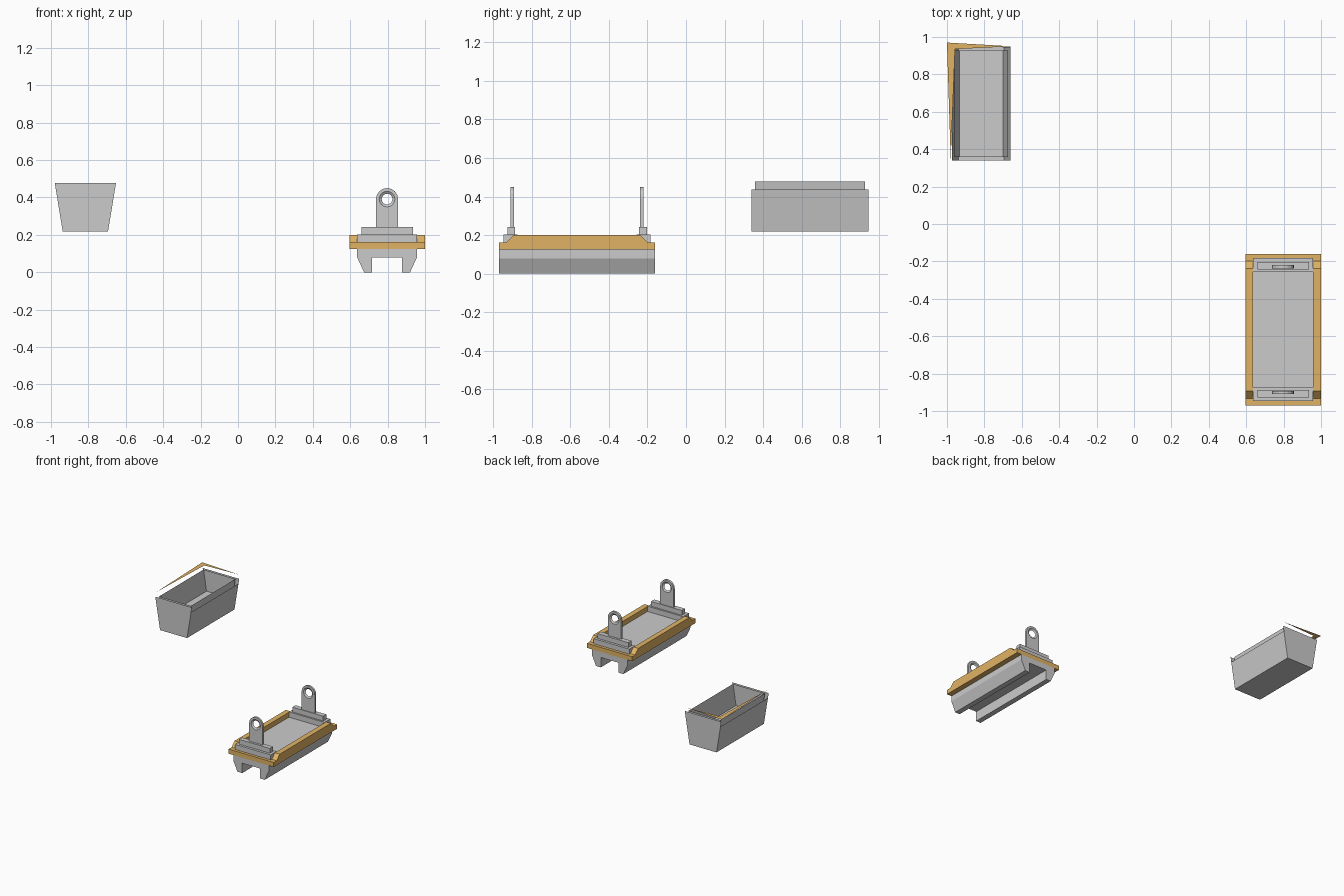
import bpy, bmesh, math

if "Cube" in bpy.data.objects:
    bpy.data.objects.remove(bpy.data.objects["Cube"])

CX = 0.797          # centre line of the carrier
Y0, Y1 = -0.97, -0.16
YM = (Y0 + Y1) / 2

orange = bpy.data.materials.new("orange_trim")
orange.diffuse_color = (0.75, 0.45, 0.13, 1)
orange.use_nodes = True
orange.node_tree.nodes["Principled BSDF"].inputs["Base Color"].default_value = orange.diffuse_color


def mesh_obj(name, verts, faces, mat=None, closed=True):
    me = bpy.data.meshes.new(name)
    bm = bmesh.new()
    vs = [bm.verts.new(v) for v in verts]
    for f in faces:
        bm.faces.new([vs[i] for i in f])
    if closed:
        bmesh.ops.recalc_face_normals(bm, faces=bm.faces)
    bm.to_mesh(me)
    bm.free()
    ob = bpy.data.objects.new(name, me)
    bpy.context.collection.objects.link(ob)
    if mat:
        me.materials.append(mat)
    return ob


def prism(name, pts, a, b, axis, mat=None):
    """Extrude a 2D profile (p, z) from a to b along x or y."""
    place = (lambda p, t: (t, p[0], p[1])) if axis == 'x' else (lambda p, t: (p[0], t, p[1]))
    n = len(pts)
    verts = [place(p, t) for t in (a, b) for p in pts]
    faces = [list(range(n)), list(range(n, 2 * n))]
    faces += [[i, (i + 1) % n, n + (i + 1) % n, n + i] for i in range(n)]
    return mesh_obj(name, verts, faces, mat)


def box(name, x, y, z, mat=None):
    return prism(name, [(x[0], z[0]), (x[1], z[0]), (x[1], z[1]), (x[0], z[1])], y[0], y[1], 'y', mat)


# Carrier body: channel with tapered legs
half = [(0.08, 0.08), (0.08, 0), (0.123, 0), (0.16, 0.08), (0.16, 0.125)]
prof = [(CX + x, z) for x, z in half] + [(CX - x, z) for x, z in reversed(half)]
prism("carrier_body", prof, Y0, Y1, 'y')
box("deck_plate", (CX - 0.16, CX + 0.16), (Y0 + 0.025, Y1 - 0.025), (0.125, 0.16))

# Orange side rails with stepped ends
rail = [(Y0, 0.125), (Y1, 0.125), (Y1, 0.162), (Y1 - 0.037, 0.162), (Y1 - 0.077, 0.2),
        (Y0 + 0.077, 0.2), (Y0 + 0.037, 0.162), (Y0, 0.162)]
for side, xa, xb in (("left", 0.595, CX - 0.16), ("right", CX + 0.16, 1.0)):
    prism(side + "_rail", rail, xa, xb, 'x', orange)


# Hanger post with rounded top and chamfered hole
def post(name, ya, yb):
    R, h, zc = 0.059, 0.15, 0.391
    out = [(R * math.cos(math.pi * i / 8), R * math.sin(math.pi * i / 8)) for i in range(9)]
    out += [(-R, -0.05), (-R, -0.1), (-R, -h), (0, -h), (R, -h), (R, -0.1), (R, -0.05)]
    n = 16

    def circ(r):
        return [(r * math.cos(math.tau * i / n), r * math.sin(math.tau * i / n)) for i in range(n)]
    ym = (ya + yb) / 2
    rings = [(out, ya), (circ(0.042), ya), (circ(0.029), ym), (circ(0.042), yb), (out, yb)]
    verts = [(CX + p[0], y, zc + p[1]) for ring, y in rings for p in ring]
    faces = []
    for k in range(5):
        a, b = k * n, ((k + 1) % 5) * n
        faces += [[a + i, a + (i + 1) % n, b + (i + 1) % n, b + i] for i in range(n)]
    mesh_obj(name, verts, faces)


# Both ends: trim bar, block, bracket and post
for end, s in (("front", -1), ("back", 1)):
    def span(a, b):
        return sorted((YM + s * a, YM + s * b))
    box(end + "_bar", (CX - 0.16, CX + 0.16), span(0.38, 0.405), (0.125, 0.162), orange)
    box(end + "_block", (CX - 0.16, CX + 0.16), span(0.308, 0.382), (0.16, 0.203))
    box(end + "_bracket", (CX - 0.138, CX + 0.138), span(0.322, 0.362), (0.203, 0.242))
    post(end + "_post", *span(0.327, 0.345))

# Bucket: tapered thin-walled tub, lower outer sides, taller inner walls
BX, BY = -0.816, 0.643
TOP, LOW, BOT, FLOOR = 0.478, 0.436, 0.218, 0.31


def rect(w, d, z):
    return [(BX - w, BY - d, z), (BX + w, BY - d, z), (BX + w, BY + d, z), (BX - w, BY + d, z)]


verts = (rect(0.121, 0.304, BOT) + rect(0.157, 0.304, LOW) + rect(0.164, 0.304, TOP)
         + rect(0.116, 0.285, FLOOR) + rect(0.143, 0.285, TOP))
faces = [[3, 2, 1, 0],
         [0, 1, 5, 9, 8, 4], [2, 3, 7, 11, 10, 6],        # end plates
         [1, 2, 6, 5], [3, 0, 4, 7],                      # outer sides
         [12, 13, 14, 15]]
faces += [[12 + i, 16 + i, 16 + (i + 1) % 4, 12 + (i + 1) % 4] for i in range(4)]
mesh_obj("bucket", verts, faces, closed=False)

# Partial orange rim of the bucket
z = 0.51
mesh_obj("bucket_rim", [(-1.0, 0.97, z), (-0.655, 0.95, z), (-0.957, 0.935, z), (-0.98, 0.345, z)],
         [[0, 2, 1], [0, 3, 2]], orange, closed=False)
